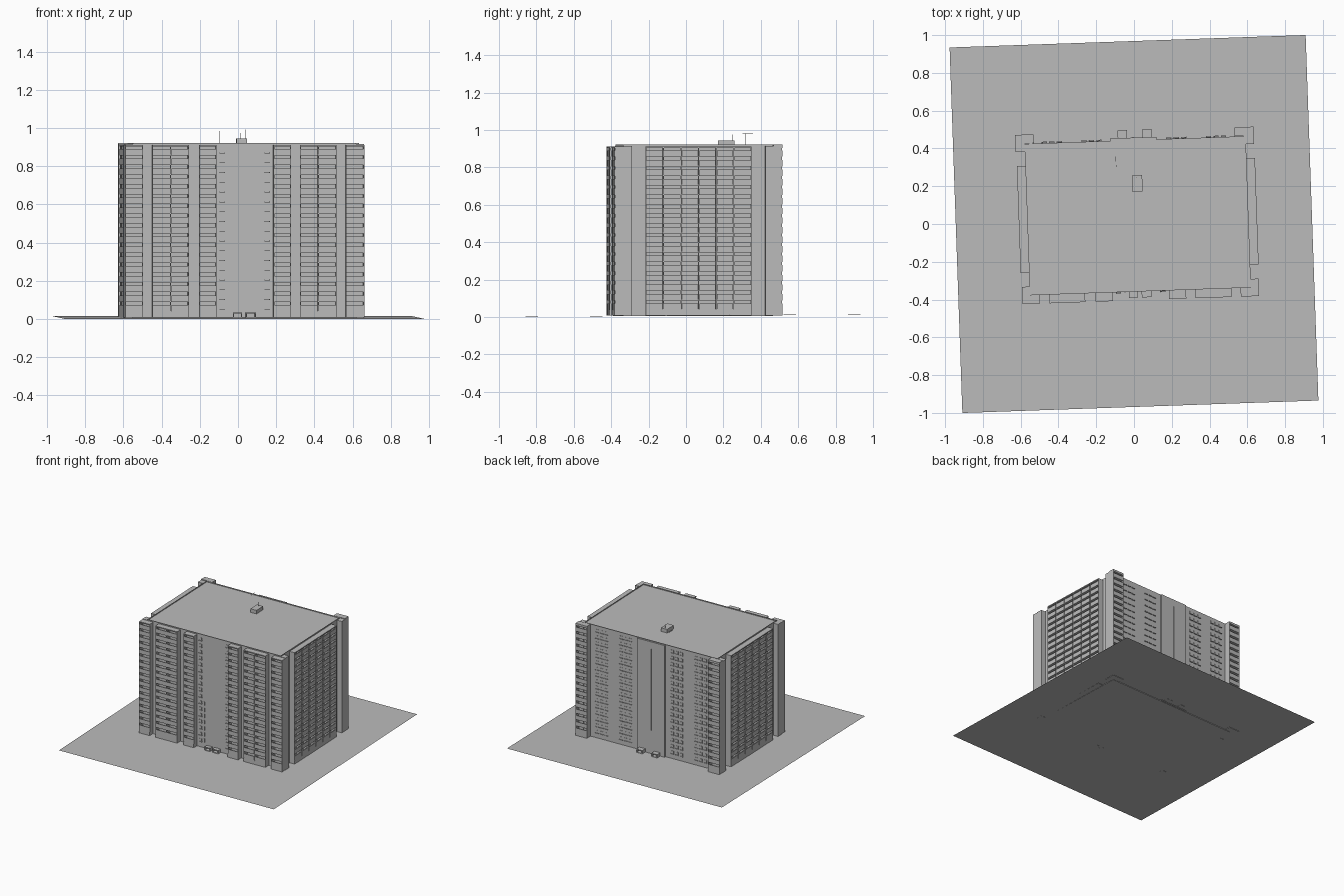
import bpy, bmesh, math
from mathutils import Matrix

if "Cube" in bpy.data.objects:
    bpy.data.objects.remove(bpy.data.objects["Cube"])

TURN = Matrix.Rotation(math.radians(2.0), 4, 'Z')   # whole site sits slightly rotated
FLOORS, Z0, Z1, ROOF = 17, 0.038, 0.908, 0.915
STEP = (Z1 - Z0) / FLOORS

concrete = bpy.data.materials.new("concrete_grey")
concrete.diffuse_color = (0.5, 0.5, 0.5, 1)
concrete.use_nodes = True
concrete.node_tree.nodes["Principled BSDF"].inputs["Base Color"].default_value = concrete.diffuse_color


def add_box(bm, x, y, z):
    m = Matrix.Translation((sum(x) / 2, sum(y) / 2, sum(z) / 2)) @ Matrix.Diagonal(
        (abs(x[1] - x[0]), abs(y[1] - y[0]), abs(z[1] - z[0]), 1))
    bmesh.ops.create_cube(bm, size=1, matrix=m)


def finish(name, bm):
    bm.transform(TURN)
    mesh = bpy.data.meshes.new(name)
    bm.to_mesh(mesh)
    bm.free()
    mesh.materials.append(concrete)
    ob = bpy.data.objects.new(name, mesh)
    bpy.context.collection.objects.link(ob)
    return ob


def boxes(name, items):
    bm = bmesh.new()
    for it in items:
        add_box(bm, *it)
    return finish(name, bm)


def facade_box(side, a, d, z):
    """Box with range a along a wall and range d along its depth axis."""
    return (a, d, z) if side in ("front", "back") else (d, a, z)


def balcony_stack(name, side, a0, a1, wall, outer, columns=1):
    """Open balconies with solid parapets between thin vertical fins."""
    s = 1 if outer > wall else -1
    fin, items = 0.004, []
    base = facade_box(side, (a0, a1), (wall, outer), (0.008, Z0))
    cap = facade_box(side, (a0, a1), (wall, outer), (Z1 - 0.004, ROOF - 0.003))
    items += [base, cap]
    width = (a1 - a0) / columns
    for c in range(columns + 1):
        a = min(max(a0 + c * width, a0 + fin / 2), a1 - fin / 2)
        items.append(facade_box(side, (a - fin / 2, a + fin / 2),
                                (wall, outer - s * 0.001), (Z0, Z1)))
    for f in range(FLOORS):
        z = Z0 + f * STEP
        items.append(facade_box(side, (a0 + 0.001, a1 - 0.001),
                                (wall, outer - s * 0.002), (z, z + 0.004)))
        for c in range(columns):
            a = a0 + c * width
            items.append(facade_box(side, (a + 0.004, a + width - 0.004),
                                    (outer - s * 0.006, outer), (z, z + 0.034)))
    boxes(name, items)


def windows(name, side, centres, wall, s):
    """Small window panels, each with a projecting sill."""
    items = []
    for f in range(FLOORS):
        z = Z0 + f * STEP + 0.014
        for a in centres:
            items.append(facade_box(side, (a - 0.011, a + 0.011),
                                    (wall, wall + s * 0.003), (z, z + 0.022)))
            items.append(facade_box(side, (a - 0.014, a + 0.014),
                                    (wall, wall + s * 0.008), (z - 0.004, z)))
    boxes(name, items)


# Ground sheet, slightly higher at the back
bm = bmesh.new()
bm.faces.new([bm.verts.new(p) for p in
              ((-0.943, -0.968, 0), (0.943, -0.968, 0), (0.943, 0.968, 0.015), (-0.943, 0.968, 0.015))])
finish("ground_sheet", bm)

# Main block with the stepped corner piers and the rear stair bulge
L, R, F, B = -0.564, 0.607, -0.358, 0.444
boxes("main_block", [((L, R), (F, B), (0.006, ROOF))])
boxes("front_corner_piers", [((-0.605, L), (F, -0.312), (0.004, ROOF)),
                             ((R, 0.648), (F, -0.312), (0.004, ROOF))])
boxes("rear_corner_piers", [((-0.613, L), (0.402, 0.450), (0.008, ROOF)),
                            ((R, 0.650), (0.402, 0.450), (0.008, ROOF))])
boxes("rear_stair_bulge", [((-0.11, 0.135), (B, 0.457), (0.008, ROOF + 0.003))])

# Low parapet around the roof
boxes("roof_parapet", [((L, R), (F, F + 0.005), (ROOF, ROOF + 0.006)),
                       ((L, R), (B - 0.005, B), (ROOF, ROOF + 0.006)),
                       ((L, L + 0.005), (F, B), (ROOF, ROOF + 0.006)),
                       ((R - 0.005, R), (F, B), (ROOF, ROOF + 0.006))])

# Balcony stacks on the front
for i, (a0, a1, n) in enumerate(((-0.605, -0.512, 1), (-0.463, -0.272, 2), (-0.217, -0.126, 1),
                                 (0.172, 0.263, 1), (0.312, 0.503, 2), (0.552, 0.648, 1))):
    balcony_stack(f"front_balconies_{i + 1}", "front", a0, a1, F, -0.404, n)

# Balcony stacks on both ends
balcony_stack("right_balconies", "right", -0.238, 0.328, R, 0.652, 6)
balcony_stack("left_balconies", "left", -0.238, 0.328, L, -0.609, 6)

# Balcony stacks on the rear corners
balcony_stack("rear_balconies_left", "back", -0.613, -0.514, B, 0.493)
balcony_stack("rear_balconies_right", "back", 0.549, 0.650, B, 0.493)
boxes("rear_stack_caps", [((-0.613, -0.514), (0.446, 0.493), (ROOF - 0.004, ROOF + 0.006)),
                          ((0.549, 0.650), (0.446, 0.493), (ROOF - 0.004, ROOF + 0.006))])

# Rear windows in four groups of three, and the columns beside the front centre
windows("rear_windows", "back",
        [c + k * 0.04 for c in (-0.42, -0.21, 0.24, 0.45) for k in (-1, 0, 1)], B, 1)
windows("front_centre_windows", "front", [-0.095, 0.14], F, -1)

# Tall stair slits on the front and the rear
boxes("stair_slits", [((-0.063, -0.058), (F - 0.003, F), (0.05 + k * 0.05, 0.08 + k * 0.05))
                      for k in range(7)]
      + [((0.008, 0.013), (0.457, 0.460), (0.2, 0.86))])


# Entrance porches: two side walls, canopy and step
def porch(x0, x1, wall, outer, z):
    return [((x0, x0 + 0.005), (wall, outer), (z, z + 0.026)),
            ((x1 - 0.005, x1), (wall, outer), (z, z + 0.026)),
            ((x0, x1), (wall, outer), (z + 0.023, z + 0.028)),
            ((x0, x1), (wall, outer), (z, z + 0.005))]


boxes("front_porches", porch(-0.04, 0.008, F, -0.39, 0.004) + porch(0.028, 0.08, F, -0.39, 0.004))
boxes("rear_porches", porch(-0.07, -0.02, B, 0.498, 0.010) + porch(0.06, 0.112, B, 0.498, 0.010))

# Lift housing and masts on the roof
boxes("lift_housing", [((-0.002, 0.052), (0.17, 0.258), (ROOF, 0.944))])
boxes("roof_masts", [((0.045, 0.047), (0.225, 0.227), (0.944, 0.992)),
                     ((-0.085, -0.083), (0.318, 0.320), (ROOF, 0.983)),
                     ((-0.085, -0.083), (0.305, 0.360), (0.978, 0.981)),
                     ((0.020, 0.022), (0.245, 0.247), (0.944, 0.975))])
